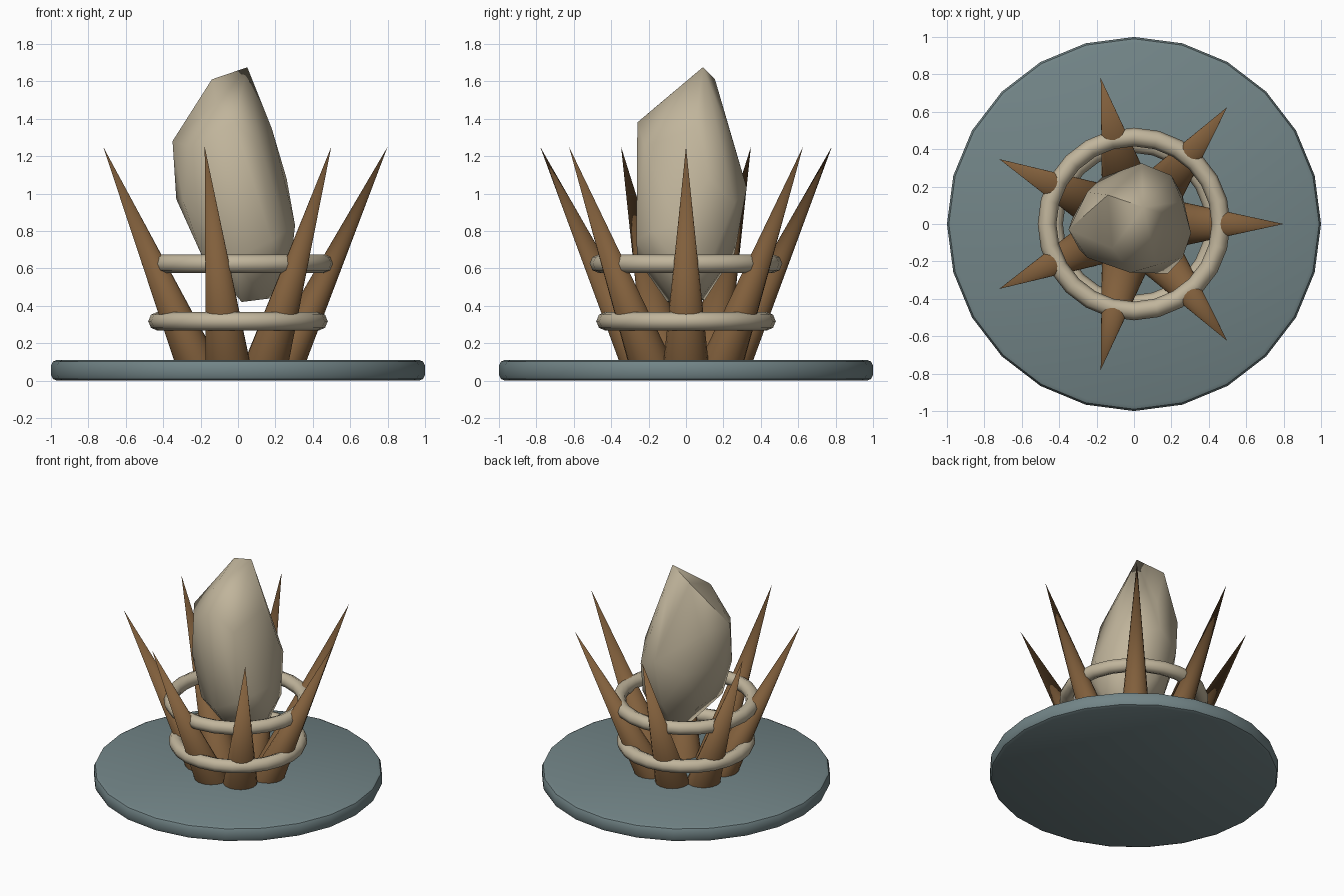
import bpy, bmesh, math
from mathutils import Vector

if "Cube" in bpy.data.objects:
    bpy.data.objects.remove(bpy.data.objects["Cube"])


def material(name, rgb):
    m = bpy.data.materials.new(name)
    m.diffuse_color = (*rgb, 1)
    m.use_nodes = True
    m.node_tree.nodes["Principled BSDF"].inputs["Base Color"].default_value = m.diffuse_color
    return m


SLATE = material("slate_grey", (0.17, 0.235, 0.245))
BROWN = material("horn_brown", (0.22, 0.115, 0.045))
BONE = material("pale_bone", (0.53, 0.46, 0.33))


def finish(name, bm, mat, angle=40):
    """Turn a bmesh into a named, smooth-shaded object."""
    bmesh.ops.recalc_face_normals(bm, faces=bm.faces)
    me = bpy.data.meshes.new(name)
    bm.to_mesh(me)
    bm.free()
    me.materials.append(mat)
    ob = bpy.data.objects.new(name, me)
    bpy.context.collection.objects.link(ob)
    bpy.ops.object.select_all(action='DESELECT')
    ob.select_set(True)
    bpy.context.view_layer.objects.active = ob
    bpy.ops.object.shade_smooth_by_angle(angle=math.radians(angle))
    return ob


def lathe(name, profile, sides, mat, closed=False, angle=40):
    """Revolve (radius, height) points around the z axis."""
    bm = bmesh.new()
    rings = []
    for r, z in profile:
        rings.append([bm.verts.new((r * math.cos(math.tau * i / sides),
                                    r * math.sin(math.tau * i / sides), z))
                      for i in range(sides)])
    pairs = list(zip(rings, rings[1:]))
    if closed:
        pairs.append((rings[-1], rings[0]))
    else:
        bm.faces.new(rings[0])
        bm.faces.new(rings[-1])
    for a, b in pairs:
        for i in range(sides):
            j = (i + 1) % sides
            bm.faces.new((a[i], a[j], b[j], b[i]))
    return finish(name, bm, mat, angle)


# Round base plate with softened rims
lathe("base_plate", [(0.97, 0), (0.99, 0.009), (1, 0.03), (1, 0.08),
                     (0.99, 0.101), (0.97, 0.11)], 24, SLATE)

# Two binding rings
for name, major, z in (("lower_ring", 0.43, 0.317), ("upper_ring", 0.465, 0.625)):
    section = [(major + 0.05 * math.cos(math.tau * k / 8),
                z + 0.05 * math.sin(math.tau * k / 8)) for k in range(8)]
    lathe(name, section, 24, BONE, closed=True, angle=60)

# Seven outward-leaning spikes
SIDES = 16
for k in range(7):
    a = math.tau * k / 7
    out = Vector((math.cos(a), math.sin(a), 0))
    side = Vector((-math.sin(a), math.cos(a), 0))
    foot = out * 0.225 + Vector((0, 0, 0.06))
    bm = bmesh.new()
    tip = bm.verts.new(out * 0.8 + Vector((0, 0, 1.25)))
    ring = [bm.verts.new(foot + 0.124 * (out * math.cos(math.tau * i / SIDES)
                                         + side * math.sin(math.tau * i / SIDES)))
            for i in range(SIDES)]
    bm.faces.new(ring)
    for i in range(SIDES):
        bm.faces.new((ring[i], ring[(i + 1) % SIDES], tip))
    finish(f"spike_{k + 1}", bm, BROWN)

# Central irregular stone: hull around its main corners
corners = [
    (0.05, 0.09, 1.675), (-0.14, 0.155, 1.61), (0.02, 0.03, 1.62),
    (-0.115, -0.13, 1.49), (-0.02, -0.26, 1.38), (-0.35, -0.03, 1.28),
    (-0.25, -0.18, 1.25), (-0.25, 0.17, 1.25), (0.0, 0.25, 1.28),
    (0.18, 0.05, 1.35), (0.12, -0.22, 1.25), (0.26, 0.12, 1.08),
    (0.04, 0.325, 1.03), (0.2, 0.26, 0.95), (-0.33, 0.03, 0.97),
    (-0.29, -0.14, 0.95), (-0.17, 0.25, 0.95), (0.305, -0.05, 0.83),
    (0.26, -0.18, 0.8), (0.18, -0.265, 0.75), (-0.02, -0.26, 0.65),
    (-0.19, -0.17, 0.66), (-0.18, 0.1, 0.66), (0.02, 0.26, 0.68),
    (0.26, 0.15, 0.68), (0.28, -0.03, 0.6), (0.02, -0.1, 0.42),
    (0.14, -0.08, 0.435), (0.18, 0.08, 0.44), (0.02, 0.1, 0.43),
]
bm = bmesh.new()
for c in corners:
    bm.verts.new(c)
hull = bmesh.ops.convex_hull(bm, input=bm.verts)
bmesh.ops.delete(bm, geom=list({g for g in hull["geom_interior"] + hull["geom_unused"]
                                if isinstance(g, bmesh.types.BMVert)}), context='VERTS')
finish("central_stone", bm, BONE, angle=50)
